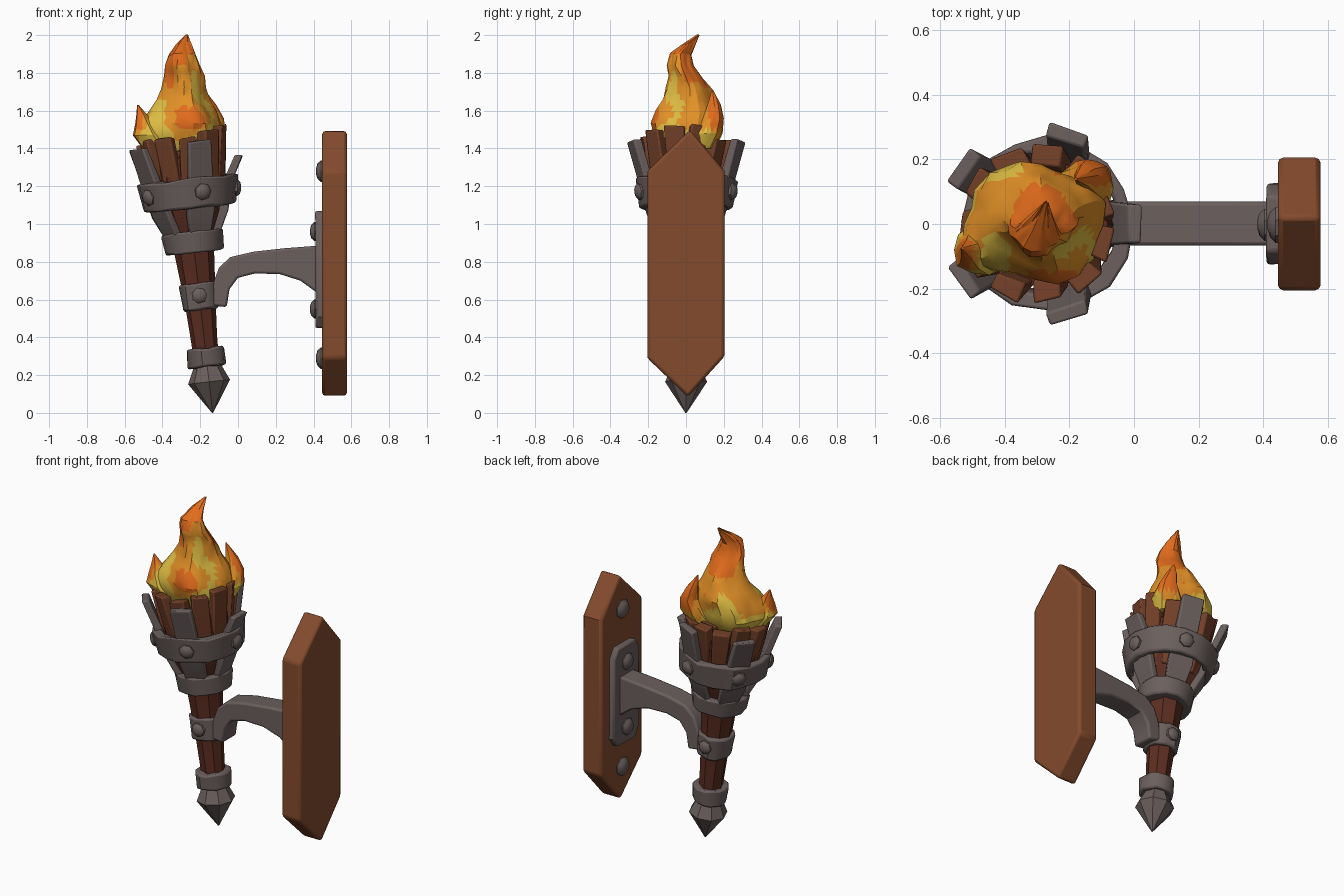
import bpy, bmesh, math, random
from mathutils import Vector, Matrix, noise

if "Cube" in bpy.data.objects:
    bpy.data.objects.remove(bpy.data.objects["Cube"])

random.seed(4)
TAU = math.tau


def material(name, r, g, b):
    m = bpy.data.materials.new(name)
    m.diffuse_color = (r, g, b, 1)
    m.use_nodes = True
    m.node_tree.nodes["Principled BSDF"].inputs["Base Color"].default_value = m.diffuse_color
    return m


IRON = material("iron grey", 0.145, 0.115, 0.110)
PLANK = material("plank brown", 0.230, 0.070, 0.026)
STICK = material("kindling brown", 0.170, 0.050, 0.021)
HANDLE = material("dark red wood", 0.105, 0.026, 0.015)
YELLOW = material("flame yellow", 0.72, 0.50, 0.055)
AMBER = material("flame amber", 0.76, 0.28, 0.020)
ORANGE = material("flame orange", 0.76, 0.15, 0.012)

# Local frame of the leaning torch
TORCH = Matrix.Translation((-0.135, 0, 0)) @ Matrix.Rotation(-0.1115, 4, 'Y')


def loft(name, rings, mats, M=Matrix(), closed=False, bevel=0.0, jitter=0.0, rule=None, angle=35):
    """Bridge equal-length point rings; cap the ends or close the loop."""
    bm = bmesh.new()

    def shake():
        return Vector([random.uniform(-jitter, jitter) for _ in range(3)])
    rows = [[bm.verts.new(M @ (Vector(p) + shake())) for p in ring] for ring in rings]
    pairs = list(zip(rows, rows[1:]))
    if closed:
        pairs.append((rows[-1], rows[0]))
    else:
        bm.faces.new(rows[0])
        bm.faces.new(rows[-1])
    n = len(rows[0])
    for a, b in pairs:
        for i in range(n):
            j = (i + 1) % n
            bm.faces.new((a[i], a[j], b[j], b[i]))
    bmesh.ops.recalc_face_normals(bm, faces=bm.faces)
    if rule:
        bmesh.ops.triangulate(bm, faces=bm.faces)
        bmesh.ops.subdivide_edges(bm, edges=bm.edges, cuts=1, use_grid_fill=True)
        for f in bm.faces:
            f.material_index = rule(f.calc_center_median())
    mesh = bpy.data.meshes.new(name)
    bm.to_mesh(mesh)
    bm.free()
    for m in mats:
        mesh.materials.append(m)
    ob = bpy.data.objects.new(name, mesh)
    bpy.context.collection.objects.link(ob)
    bpy.ops.object.select_all(action='DESELECT')
    ob.select_set(True)
    bpy.context.view_layer.objects.active = ob
    bpy.ops.object.shade_smooth_by_angle(angle=math.radians(angle))
    if bevel:
        mod = ob.modifiers.new("soft edges", 'BEVEL')
        mod.width = bevel
        mod.segments = 2
        mod.limit_method = 'ANGLE'
        mod.angle_limit = math.radians(42)
    return ob


def circle(r, h, n, groove=0.0):
    return [(r * (1 + groove * (-1) ** i) * math.cos(TAU * i / n),
             r * (1 + groove * (-1) ** i) * math.sin(TAU * i / n), h) for i in range(n)]


def band(name, r_in, r0, r1, h0, h1, n=14, jitter=0.006):
    """Hammered iron hoop around the torch."""
    prof = [(r_in, h0), (r0, h0), (r1, h1), (r_in * r1 / r0, h1)]
    loft(name, [circle(r, h, n) for r, h in prof], [IRON], TORCH, closed=True,
         bevel=0.010, jitter=jitter)


def rivet(name, pos, direction, r, M=Matrix()):
    rot = Vector(direction).to_track_quat('Z', 'Y').to_matrix().to_4x4()
    prof = [(r, -0.02), (r, r * 0.15), (r * 0.72, r * 0.45), (r * 0.3, r * 0.58)]
    loft(name, [circle(a, h, 7) for a, h in prof], [IRON], M @ Matrix.Translation(pos) @ rot, angle=40)


def stave(name, sections, thick, angle, mat, jitter=0.004, bevel=0.008):
    """Flared strip following (radius, height, width) sections at an angle round the torch."""
    rings = [[(r - thick, -w / 2, h), (r, -w / 2, h), (r, w / 2, h), (r - thick, w / 2, h)]
             for r, h, w in sections]
    loft(name, rings, [mat], TORCH @ Matrix.Rotation(angle, 4, 'Z'), bevel=bevel, jitter=jitter)


# Wall plank with pointed ends
outline = [(0.01, 0.085), (0.205, 0.30), (0.205, 1.28), (0.02, 1.498), (-0.205, 1.28), (-0.205, 0.29)]
loft("wall_plank", [[(x, y, z) for y, z in outline] for x in (0.445, 0.577)], [PLANK], bevel=0.016)

# Iron mounting plate with clipped corners
plate = [(0.085, 0.45), (0.125, 0.51), (0.125, 1.01), (0.085, 1.07),
         (-0.085, 1.07), (-0.125, 1.01), (-0.125, 0.51), (-0.085, 0.45)]
loft("mounting_plate", [[(x, y, z) for y, z in plate] for x in (0.41, 0.455)], [IRON],
     bevel=0.01, jitter=0.003)
for z in (0.55, 0.96):
    rivet("plate_rivet", (0.412, 0, z), (-1, 0, 0), 0.052)
for z in (0.29, 1.28):
    rivet("plank_rivet", (0.447, 0, z), (-1, 0, 0), 0.058)

# Curved bracket arm
arm = [(-0.15, 0.57), (-0.06, 0.56), (-0.045, 0.655), (0.0, 0.715), (0.09, 0.738), (0.22, 0.735),
       (0.33, 0.70), (0.42, 0.635), (0.42, 0.885), (0.25, 0.872), (0.08, 0.853), (-0.04, 0.825),
       (-0.10, 0.77), (-0.13, 0.69)]
loft("bracket_arm", [[(x, y, z) for x, z in arm] for y in (-0.067, 0.069)], [IRON], bevel=0.012)

# Grooved wooden handle
loft("handle", [circle(r, h, 16, 0.045) for r, h in
     [(0.062, 0.2), (0.068, 0.4), (0.080, 0.6), (0.100, 0.85), (0.118, 0.97)]],
     [HANDLE], TORCH, jitter=0.002, angle=20)

# Pointed foot and iron hoops
loft("foot_spike", [circle(r, h, 8) for r, h in
     [(0.004, 0.001), (0.112, 0.165), (0.07, 0.255)]], [IRON], TORCH, jitter=0.001)
band("lower_hoop", 0.05, 0.10, 0.104, 0.245, 0.345)
band("bracket_hoop", 0.06, 0.098, 0.108, 0.55, 0.69)
for s in (-1, 1):
    rivet("bracket_rivet", (0, s * 0.102, 0.625), (0, s, 0), 0.042, TORCH)
band("neck_hoop", 0.09, 0.152, 0.168, 0.855, 0.965)
band("basket_hoop", 0.205, 0.247, 0.272, 1.09, 1.245, n=16, jitter=0.009)

# Iron staves of the basket, one rivet each
for k, top in enumerate([1.34, 1.44, 1.43, 1.43, 1.44]):
    a = TAU * k / 5
    stave("basket_stave", [(0.142, 0.93, 0.11), (0.20, 1.06, 0.145), (0.25, 1.23, 0.13),
                           (0.312, top, 0.125)], 0.045, a, IRON)
    rivet("basket_rivet", (0.257 * math.cos(a), 0.257 * math.sin(a), 1.17),
          (math.cos(a), math.sin(a), -0.15), 0.045, TORCH)

# Kindling sticks packed inside the basket
loft("kindling_core", [circle(r, h, 12, 0.04) for r, h in
     [(0.11, 0.92), (0.175, 1.07), (0.20, 1.22), (0.20, 1.36)]], [HANDLE], TORCH, jitter=0.004)
for k in range(11):
    top = random.uniform(1.42, 1.51)
    stave("kindling_stick", [(0.165, 1.05, 0.07), (0.205, 1.24, 0.10), (0.243, top, 0.095)],
          random.uniform(0.055, 0.08), TAU * (k + 0.5) / 11, STICK, jitter=0.010)
for k in range(6):
    stave("inner_stick", [(0.12, 1.2, 0.08), (0.165, random.uniform(1.39, 1.44), 0.09)],
          0.07, TAU * k / 6 + 0.3, STICK, jitter=0.009)


# Flame: yellow heart, amber licks, orange tips and outer edges, with wavering borders
def flame_colour(c):
    spread = math.hypot(c.x + 0.29, c.y)
    v = (c.z - 1.36) / 0.64 + 0.62 * noise.noise(Vector((c.x * 8, c.y * 8, c.z * 3.2)))
    if c.z > 1.5:
        v += 2.5 * max(0, spread - 0.13)
    return 0 if v < 0.36 else 1 if v < 0.64 else 2


def flame_ring(z, cx, cy, rx, ry, n=20, lobe=0.10):
    ring = []
    for i in range(n):
        t = TAU * i / n
        k = 1 + lobe * math.cos(4 * t + 7 * z)
        ring.append((cx + rx * k * math.cos(t), cy + ry * k * math.sin(t),
                     z + 0.25 * lobe * rx * math.sin(3 * t)))
    return ring


FLAME = [YELLOW, AMBER, ORANGE]
body = [(1.34, -0.32, 0, 0.10, 0.10), (1.40, -0.315, 0, 0.18, 0.14), (1.47, -0.31, 0, 0.225, 0.175),
        (1.53, -0.305, 0, 0.215, 0.18), (1.60, -0.295, 0.015, 0.175, 0.17),
        (1.66, -0.29, 0.02, 0.135, 0.135), (1.72, -0.285, 0.015, 0.11, 0.11),
        (1.78, -0.285, 0, 0.097, 0.083), (1.84, -0.295, -0.03, 0.085, 0.068),
        (1.90, -0.30, -0.03, 0.066, 0.055), (1.95, -0.285, 0.01, 0.04, 0.035),
        (2.0, -0.27, 0.065, 0.004, 0.004)]
loft("flame_body", [flame_ring(*s) for s in body], FLAME, rule=flame_colour, jitter=0.005, angle=28)

# Side tongues of the flame
tongues = {
    "flame_tongue_left": [(1.40, -0.43, -0.06, 0.08, 0.08), (1.47, -0.475, -0.08, 0.085, 0.08),
                          (1.53, -0.495, -0.085, 0.05, 0.055), (1.58, -0.51, -0.08, 0.028, 0.03),
                          (1.63, -0.53, -0.075, 0.004, 0.004)],
    "flame_tongue_right": [(1.40, -0.18, 0.07, 0.09, 0.09), (1.48, -0.15, 0.11, 0.09, 0.085),
                           (1.56, -0.13, 0.145, 0.055, 0.055), (1.63, -0.15, 0.15, 0.035, 0.035),
                           (1.71, -0.18, 0.14, 0.004, 0.004)],
}
for name, path in tongues.items():
    loft(name, [flame_ring(*s, n=10, lobe=0.06) for s in path], FLAME, rule=flame_colour, angle=28)
